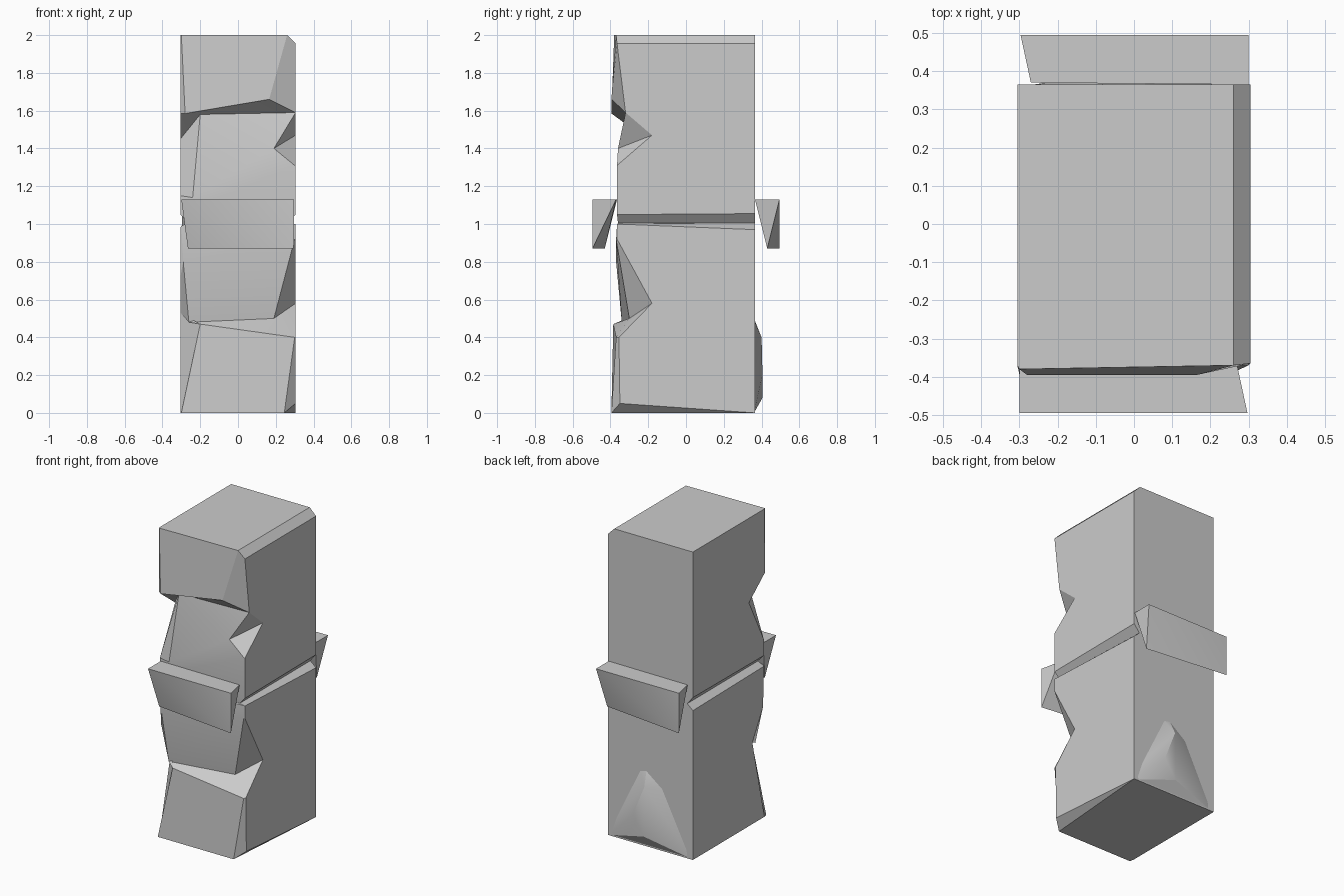
import bpy
import bmesh
import math
from mathutils import Matrix, Vector

default_cube = bpy.data.objects.get("Cube")
if default_cube:
    bpy.data.objects.remove(default_cube, do_unlink=True)

# One plain grey for every part
stone = bpy.data.materials.new("stone grey")
stone.use_nodes = True
grey = (0.6, 0.6, 0.6, 1.0)
stone.diffuse_color = grey
stone.node_tree.nodes["Principled BSDF"].inputs["Base Color"].default_value = grey

HALF_WIDTH = 0.305
BACK = 0.365


def finish(bm, name):
    """Turn a bmesh into a named, coloured object with sharp creases."""
    bmesh.ops.remove_doubles(bm, verts=bm.verts, dist=0.0005)
    bmesh.ops.recalc_face_normals(bm, faces=bm.faces)
    mesh = bpy.data.meshes.new(name)
    bm.to_mesh(mesh)
    bm.free()
    mesh.materials.append(stone)
    obj = bpy.data.objects.new(name, mesh)
    bpy.context.collection.objects.link(obj)
    bpy.ops.object.select_all(action="DESELECT")
    obj.select_set(True)
    bpy.context.view_layer.objects.active = obj
    bpy.ops.object.shade_smooth_by_angle(angle=math.radians(20))
    return obj


def convex_part(name, points, turn=0.0):
    """Build a faceted chip of stone from its corners, turned about z."""
    bm = bmesh.new()
    spin = Matrix.Rotation(turn, 3, "Z")
    for point in points:
        bm.verts.new(spin @ Vector(point))
    bmesh.ops.convex_hull(bm, input=bm.verts)
    return finish(bm, name)


# Carved pillar: each ring is half width, back height, left edge (y, z),
# front left corner, front right corner, right edge (y, z)
rings = [
    (HALF_WIDTH, 0, (-.37, 0), (-.30, -.395, 0), (.245, -.395, 0), (-.35, .05)),
    (HALF_WIDTH, .4, (-.245, .53), (-.2, -.385, .47), (.30, -.37, .4), (-.355, .4)),
    (HALF_WIDTH, .55, (-.245, .53), (-.26, -.34, .48), (.19, -.3, .5), (-.18, .58)),
    (HALF_WIDTH, .8, (-.355, .72), (-.29, -.37, .8), (.30, -.37, .92), (-.365, .92)),
    (HALF_WIDTH, .97, (-.365, .98), (-.30, -.365, .99), (.30, -.365, 1), (-.365, 1)),
    (.265, 1.005, (-.36, 1.005), (-.26, -.36, 1.005), (.26, -.36, 1.005), (-.36, 1.005)),
    (HALF_WIDTH, 1.055, (-.365, 1.05), (-.30, -.365, 1.05), (.30, -.365, 1.05), (-.365, 1.05)),
    (HALF_WIDTH, 1.2, (-.365, 1.15), (-.24, -.365, 1.14), (.30, -.365, 1.31), (-.365, 1.31)),
    (HALF_WIDTH, 1.45, (-.21, 1.45), (-.2, -.32, 1.58), (.19, -.36, 1.4), (-.18, 1.47)),
    (HALF_WIDTH, 1.45, (-.21, 1.45), (-.2, -.32, 1.58), (HALF_WIDTH, -.32, 1.59), (-.18, 1.47)),
    (HALF_WIDTH, 1.6, (-.375, 1.585), (-.28, -.395, 1.585), (.165, -.395, 1.66), (-.32, 1.59)),
    (HALF_WIDTH, 2, (-.37, 2), (-.30, -.38, 2), (.26, -.37, 2), (-.365, 1.955)),
]

body = bmesh.new()
loops = []
for width, back_z, left, front_left, front_right, right in rings:
    right_back_z = min(back_z, 1.955)
    corners = [(-width, BACK, back_z), (-width, *left), front_left,
               front_right, (width, *right), (width, BACK, right_back_z)]
    loops.append([body.verts.new(corner) for corner in corners])

# Skin between neighbouring rings
for low, high in zip(loops, loops[1:]):
    for i in range(len(low)):
        j = (i + 1) % len(low)
        body.faces.new((low[i], low[j], high[j], high[i]))

# Underside with its lifted corner
bl, l, fl, fr, r, br = loops[0]
body.faces.new((bl, l, fl, fr, br))
body.faces.new((fr, r, br))

# Top with the bevelled right edge
bl, l, fl, fr, r, br = loops[-1]
bevel_back = body.verts.new((.26, BACK, 2))
body.faces.new((bl, l, fl, fr, bevel_back))
body.faces.new((fr, r, br, bevel_back))
body.faces.new((bl, bevel_back, br))
finish(body, "carved_pillar")

# Twisted wedge ledges, front and back
ledge = [(-.30, -.495, 1.13), (.297, -.495, 1.13), (.27, -.37, 1.13),
         (-.30, -.365, 1.13), (-.265, -.43, .87), (.295, -.495, .87)]
convex_part("front_ledge", ledge)
convex_part("back_ledge", ledge, math.pi)

# Low swelling at the foot of the back
swelling = [(.26, .36, .12), (.08, .36, .49), (.03, .36, .5), (-.1, .36, .4),
            (-.28, .36, .03), (.3, .36, 0), (-.3, .36, 0),
            (.02, .40, .4), (.1, .405, .2), (.02, .405, .08)]
convex_part("back_swelling", swelling)
